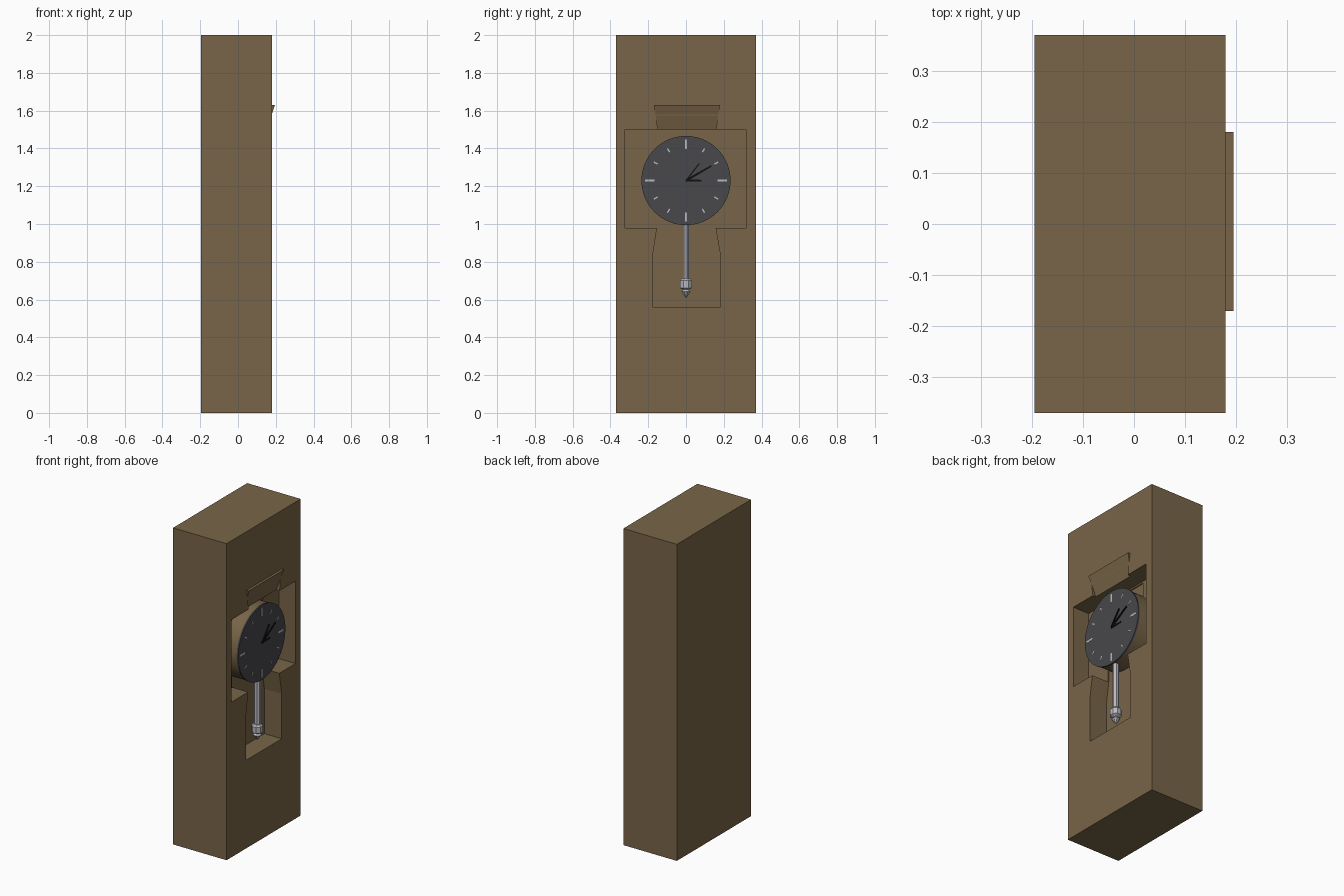
import bpy, bmesh, math
from mathutils import Matrix, Vector

if "Cube" in bpy.data.objects:
    bpy.data.objects.remove(bpy.data.objects["Cube"])

FRONT = 0.179          # plane of the case front (+x side)
FACE = 0.166           # plane of the dial
CZ = 1.23              # dial centre height


def material(name, rgb):
    m = bpy.data.materials.new(name)
    m.diffuse_color = (*rgb, 1)
    m.use_nodes = True
    m.node_tree.nodes["Principled BSDF"].inputs["Base Color"].default_value = m.diffuse_color
    return m


wood = material("brown_wood", (0.19, 0.13, 0.065))
dark = material("dark_dial", (0.065, 0.065, 0.07))
black = material("black_hand", (0.005, 0.005, 0.005))
silver = material("light_metal", (0.5, 0.5, 0.53))


def finish(name, bm, mat):
    bmesh.ops.recalc_face_normals(bm, faces=bm.faces)
    me = bpy.data.meshes.new(name)
    bm.to_mesh(me)
    bm.free()
    ob = bpy.data.objects.new(name, me)
    bpy.context.collection.objects.link(ob)
    me.materials.append(mat)
    return ob


def box(name, x, y, z, mat):
    bm = bmesh.new()
    size = Matrix.Diagonal((x[1] - x[0], y[1] - y[0], z[1] - z[0], 1))
    mid = Vector((sum(x) / 2, sum(y) / 2, sum(z) / 2))
    bmesh.ops.create_cube(bm, size=1, matrix=Matrix.Translation(mid) @ size)
    return finish(name, bm, mat)


def prism(name, yz, x, mat):
    """Extrude a y-z outline between two x positions."""
    bm = bmesh.new()
    f = bm.faces.new([bm.verts.new((x[0], *p)) for p in yz])
    top = bmesh.ops.extrude_face_region(bm, geom=[f])["geom"]
    bmesh.ops.translate(bm, vec=(x[1] - x[0], 0, 0),
                        verts=[v for v in top if isinstance(v, bmesh.types.BMVert)])
    return finish(name, bm, mat)


def wedge(name, xz_half, mat):
    """Convex solid from (x, z, half width) corners."""
    bm = bmesh.new()
    for x, z, w in xz_half:
        for s in (-1, 1):
            bm.verts.new((x, 0.005 + s * w, z))
    bmesh.ops.convex_hull(bm, input=bm.verts)
    bmesh.ops.dissolve_limit(bm, angle_limit=0.01, verts=bm.verts, edges=bm.edges)
    return finish(name, bm, mat)


def disc(name, r, x, mat, sides=64):
    pts = [(r * math.cos(2 * math.pi * i / sides),
            CZ + r * math.sin(2 * math.pi * i / sides)) for i in range(sides)]
    ob = prism(name, pts, x, mat)
    for p in ob.data.polygons:
        p.use_smooth = len(p.vertices) == 4
    return ob


def lathe(name, rings, mat, sides=8, squash=1.0):
    """Stack of (radius, z) rings around the pendulum axis."""
    bm = bmesh.new()
    loops = [[bm.verts.new((0.135 + r * math.cos((i + .5) * 2 * math.pi / sides),
                            squash * r * math.sin((i + .5) * 2 * math.pi / sides), z))
              for i in range(sides)] for r, z in rings]
    for a, b in zip(loops, loops[1:]):
        for i in range(sides):
            j = (i + 1) % sides
            bm.faces.new((a[i], a[j], b[j], b[i]))
    bm.faces.new(loops[0])
    bm.faces.new(loops[-1])
    return finish(name, bm, mat)


def cut(target, cutter):
    cutter.hide_render = True
    mod = target.modifiers.new("cut", 'BOOLEAN')
    mod.operation = 'DIFFERENCE'
    mod.solver = 'EXACT'
    mod.object = cutter
    bpy.context.view_layer.objects.active = target
    bpy.ops.object.modifier_apply(modifier=mod.name)
    bpy.data.objects.remove(cutter)


# Case with dial recess, waisted pendulum niche and slanted upper slot
case = box("case", (-0.195, FRONT), (-0.37, 0.37), (0, 2), wood)
cut(case, box("recess_cutter", (0.065, 0.3), (-0.322, 0.318), (0.98, 1.50), wood))
niche = [(-0.175, 0.557), (0.181, 0.557), (0.181, 0.84), (0.155, 0.99),
         (0.155, 1.49), (-0.152, 1.49), (-0.152, 0.99), (-0.175, 0.84)]
cut(case, prism("niche_cutter", niche, (0.058, 0.3), wood))
cut(case, wedge("slot_cutter", [(FRONT, 1.575, 0.165), (0.155, 1.495, 0.153),
                                (0.25, 1.495, 0.153), (0.25, 1.575, 0.165)], wood))

# Slanted lip leaning out above the slot
wedge("upper_lip", [(FRONT - 0.002, 1.573, 0.165), (0.195, 1.63, 0.175),
                    (FRONT - 0.002, 1.63, 0.175)], wood)

# Drum and dial
disc("dial_drum", 0.232, (0.055, 0.156), wood)
disc("dial", 0.236, (0.156, FACE), dark)


def bar(name, angle, r0, r1, w, x1, mat, tip=1.0):
    """Flat bar on the dial, angle measured clockwise from the top."""
    d = Vector((math.sin(angle), math.cos(angle)))
    n = Vector((d.y, -d.x)) * w / 2
    c = Vector((0, CZ))
    prism(name, [tuple(c + d * r0 - n), tuple(c + d * r0 + n),
                 tuple(c + d * r1 + n * tip), tuple(c + d * r1 - n * tip)],
          (FACE - 0.002, x1), mat)


# Plain hour markers
for h in range(12):
    big = h % 3 == 0
    half = 0.025 if big else 0.012
    mid = 0.193 if big else 0.185
    bar(f"hour_marker_{h}", h * math.pi / 6, mid - half, mid + half,
        0.012 if big else 0.007, FACE + 0.001, silver)

# Hands
bar("hour_hand", math.radians(90), 0, 0.083, 0.013, FACE + 0.003, black, 0.6)
bar("minute_hand", math.radians(60), 0, 0.155, 0.013, FACE + 0.005, black, 0.6)
bar("second_hand", math.radians(38), 0, 0.115, 0.006, FACE + 0.007, black)

# Pendulum rod and faceted bob
lathe("pendulum_rod", [(0.022, 0.69), (0.022, 1.02)], silver, 8, 0.75)
lathe("pendulum_bob", [(0.003, 0.61), (0.025, 0.642), (0.016, 0.652), (0.034, 0.662),
                       (0.034, 0.70), (0.024, 0.712)], silver)
